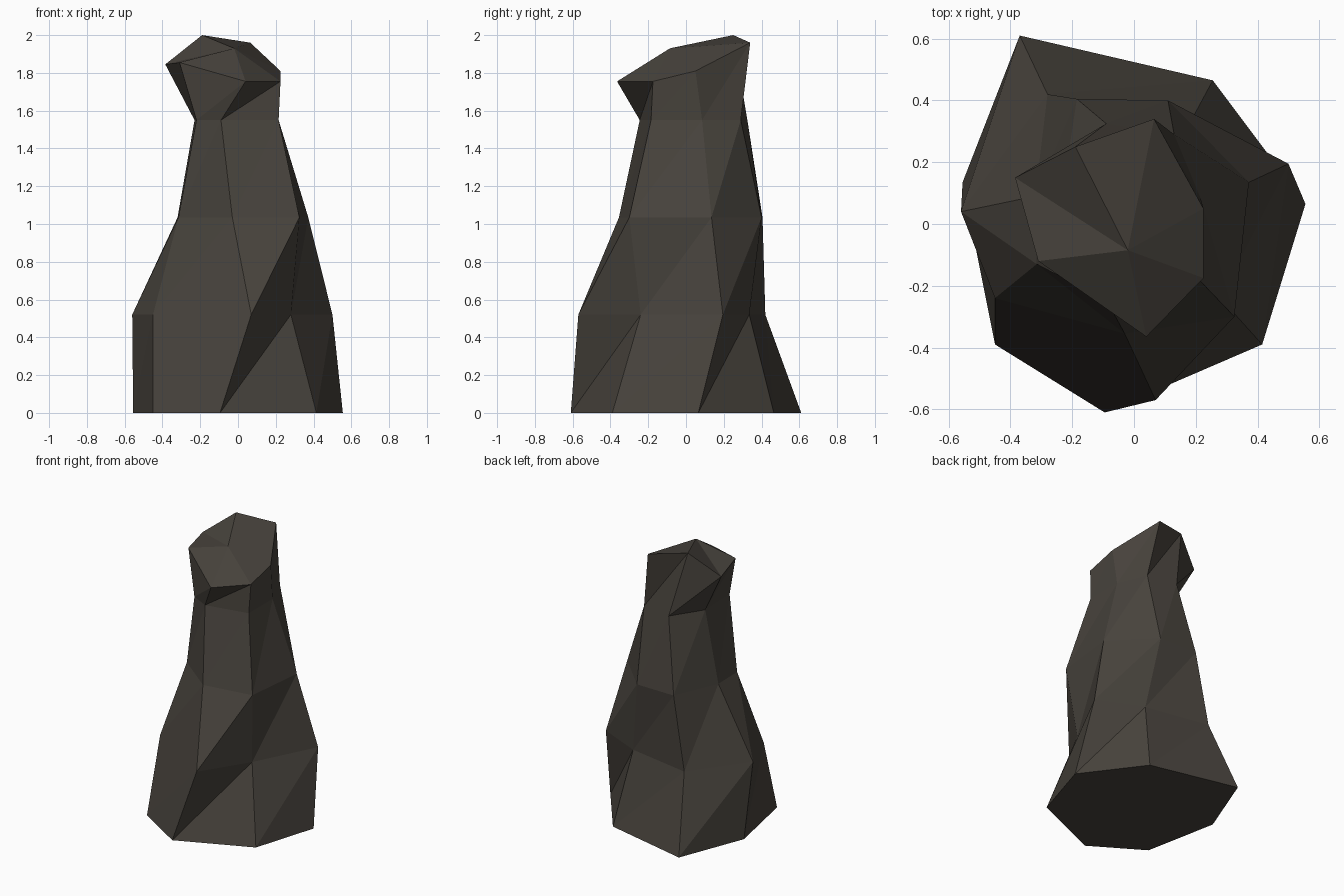
import bpy, bmesh

if "Cube" in bpy.data.objects:
    bpy.data.objects.remove(bpy.data.objects["Cube"])

# Stone: one flat colour
stone = bpy.data.materials.new("dark_stone")
stone.diffuse_color = (0.064, 0.056, 0.046, 1.0)
stone.use_nodes = True
stone.node_tree.nodes["Principled BSDF"].inputs["Base Color"].default_value = stone.diffuse_color

# Seven-sided cross-sections of the rough pillar: height, then (x, y) corners
SECTIONS = [
    (0.00, [(-.555, .135), (-.45, -.39), (-.095, -.61), (.415, -.39), (.555, .065), (.255, .465), (-.37, .61)]),
    (0.52, [(-.56, .04), (-.45, -.24), (.07, -.57), (.28, -.24), (.50, .195), (.185, .335), (-.28, .42)]),
    (1.035, [(-.32, .09), (-.315, -.13), (-.03, -.355), (.325, -.30), (.372, .135), (.11, .40), (-.185, .405)]),
    (1.55, [(-.23, .11), (-.22, -.18), (-.09, -.245), (.215, -.185), (.215, .085), (.13, .29), (-.09, .325)]),
    (0.00, [(-.385, .15), (-.31, -.12), (.04, -.365), (.225, -.175), (.225, .05), (.065, .34), (-.19, .25)]),
]
# The head is tilted, so its corners have their own heights
HEAD_Z = [1.845, 1.855, 1.755, 1.755, 1.81, 1.96, 2.0]
PEAK = (-.02, -.085, 1.93)

bm = bmesh.new()
rings = [[bm.verts.new((x, y, z)) for x, y in pts] for z, pts in SECTIONS]
for v, z in zip(rings[-1], HEAD_Z):
    v.co.z = z

# Sides: each quad split along the same rising diagonal
for lo, hi in zip(rings, rings[1:]):
    for i in range(7):
        j = (i + 1) % 7
        bm.faces.new((lo[i], lo[j], hi[j]))
        bm.faces.new((lo[i], hi[j], hi[i]))

# Flat base and faceted top
bm.faces.new(rings[0][::-1])
peak = bm.verts.new(PEAK)
for i in range(7):
    bm.faces.new((rings[-1][i], rings[-1][(i + 1) % 7], peak))

mesh = bpy.data.meshes.new("rock_pillar")
bm.to_mesh(mesh)
bm.free()
mesh.materials.append(stone)
bpy.context.collection.objects.link(bpy.data.objects.new("rock_pillar", mesh))
